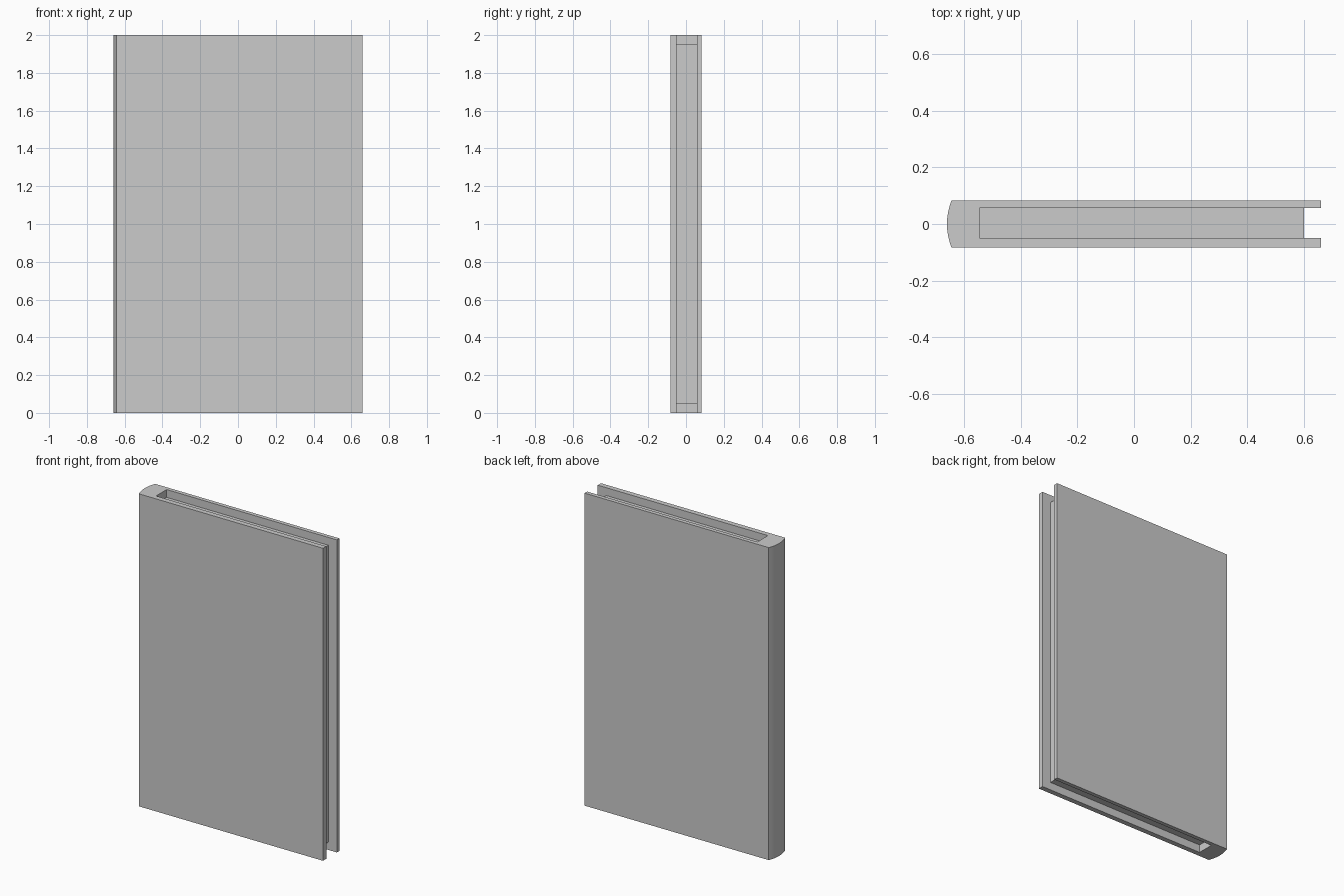
import bpy, bmesh, math

if "Cube" in bpy.data.objects:
    bpy.data.objects.remove(bpy.data.objects["Cube"])

H = 2.0                       # book height
OUT = 0.083                   # half thickness of the cover
IN_BACK, IN_FRONT = 0.057, -0.05
GUTTER = -0.545               # inner wall of the spine
FORE = 0.66                   # fore edge of the boards


def extrude_profile(name, pts, z0, z1):
    """Closed xy outline extruded from z0 to z1."""
    bm = bmesh.new()
    face = bm.faces.new([bm.verts.new((x, y, z0)) for x, y in pts])
    res = bmesh.ops.extrude_face_region(bm, geom=[face])
    verts = [g for g in res["geom"] if isinstance(g, bmesh.types.BMVert)]
    bmesh.ops.translate(bm, verts=verts, vec=(0, 0, z1 - z0))
    bmesh.ops.recalc_face_normals(bm, faces=bm.faces)
    mesh = bpy.data.meshes.new(name)
    bm.to_mesh(mesh)
    bm.free()
    ob = bpy.data.objects.new(name, mesh)
    bpy.context.collection.objects.link(ob)
    return ob


# Cover: two boards joined by a gently rounded spine
sag, n = 0.016, 8
radius = (OUT ** 2 + sag ** 2) / (2 * sag)
half = math.asin(OUT / radius)
spine = []
for i in range(n + 1):
    a = half - 2 * half * i / n
    spine.append((-0.66 + radius - radius * math.cos(a), radius * math.sin(a)))
boards = [(FORE, -OUT), (FORE, IN_FRONT), (GUTTER, IN_FRONT),
          (GUTTER, IN_BACK), (FORE, IN_BACK), (FORE, OUT)]
cover = extrude_profile("cover", spine + boards, 0, H)
bpy.context.view_layer.objects.active = cover
cover.select_set(True)
bpy.ops.object.shade_smooth_by_angle(angle=math.radians(20))

# Page block: set back from the boards on the three open sides
x0, x1 = GUTTER - 0.002, 0.60
y0, y1 = IN_FRONT - 0.002, IN_BACK + 0.002
extrude_profile("pages", [(x0, y0), (x1, y0), (x1, y1), (x0, y1)], 0.05, H - 0.05)
